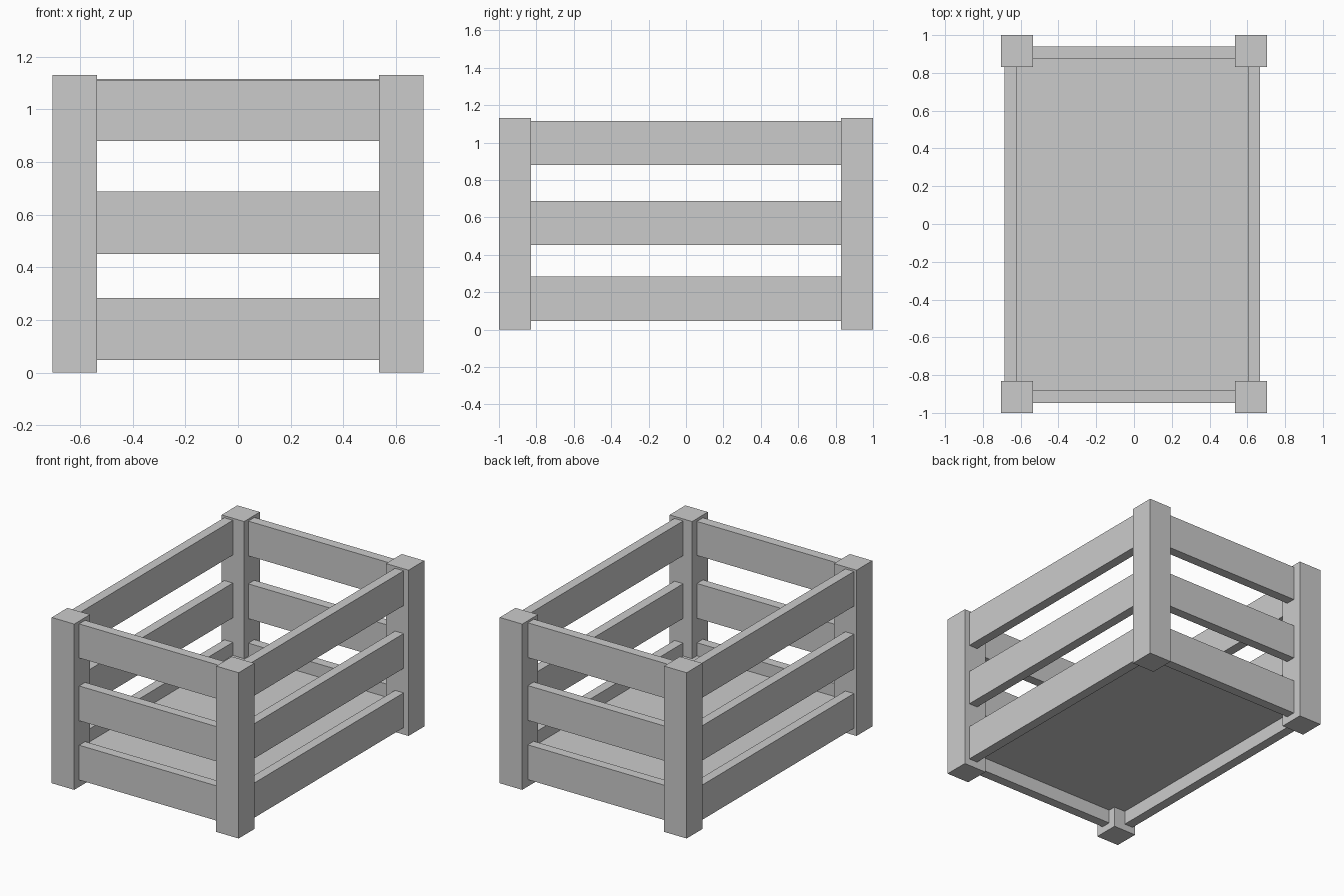
import bpy

if "Cube" in bpy.data.objects:
    bpy.data.objects.remove(bpy.data.objects["Cube"])


def box(name, x0, x1, y0, y1, z0, z1):
    bpy.ops.mesh.primitive_cube_add(
        size=1, location=((x0 + x1) / 2, (y0 + y1) / 2, (z0 + z1) / 2))
    o = bpy.context.object
    o.name = name
    o.scale = (x1 - x0, y1 - y0, z1 - z0)
    bpy.ops.object.transform_apply(location=False, rotation=False, scale=True)
    return o


PX, PY, PW, PH = 0.705, 1.0, 0.17, 1.13
ix, iy = PX - PW, PY - PW

# Corner posts
for sx, side in ((-1, "left"), (1, "right")):
    for sy, end in ((-1, "front"), (1, "back")):
        xs = sorted((sx * ix, sx * PX))
        ys = sorted((sy * iy, sy * PY))
        box(f"{end}_{side}_post", *xs, *ys, 0, PH)

# Three rows of slats on every side
for level, z in (("lower", 0.047), ("middle", 0.451), ("upper", 0.879)):
    top = z + 0.237
    box(f"{level}_front_slat", -ix, ix, -0.947, -0.882, z, top - (0.005 if z > 0.8 else 0))
    box(f"{level}_back_slat", -ix, ix, 0.875, 0.94, z, top)
    box(f"{level}_left_slat", -0.685, -0.62, -iy, iy, z, top)
    box(f"{level}_right_slat", 0.603, 0.668, -iy, iy, z, top)

# Floor panel
box("floor_panel", -0.62, 0.603, -0.882, 0.875, 0.14, 0.195)
